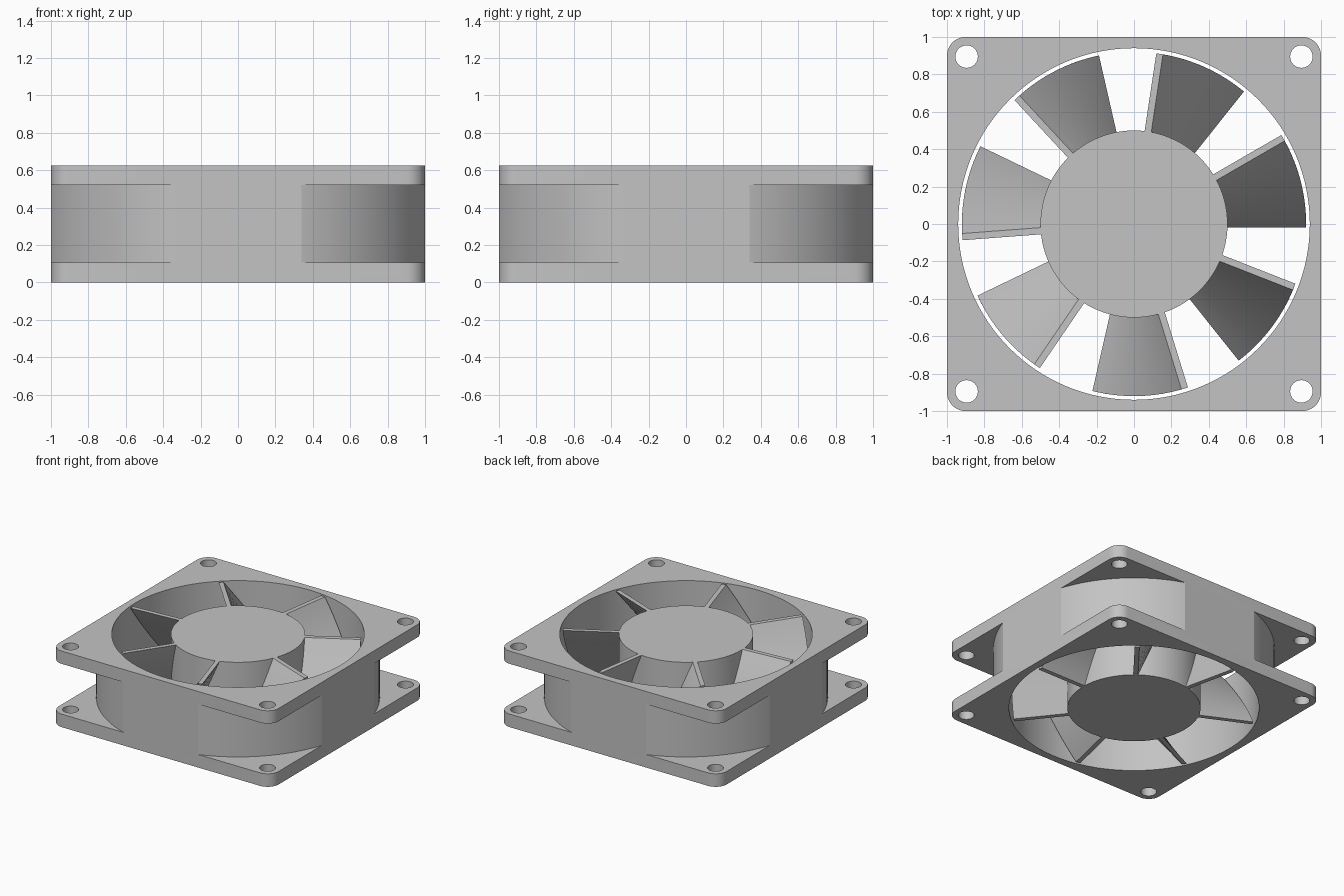
import bpy, bmesh, math
from mathutils import Matrix, Vector

HEIGHT = 0.625
FLANGE_LOW, FLANGE_HIGH = 0.107, 0.52
BLADES = 7

if "Cube" in bpy.data.objects:
    bpy.data.objects.remove(bpy.data.objects["Cube"], do_unlink=True)

grey = bpy.data.materials.new("plain grey")
grey.use_nodes = True
colour = (0.55, 0.55, 0.55, 1)
grey.diffuse_color = colour
grey.node_tree.nodes["Principled BSDF"].inputs["Base Color"].default_value = colour


def circle(radius, count, cx=0, cy=0):
    return [(cx + radius * math.cos(math.tau * i / count),
             cy + radius * math.sin(math.tau * i / count)) for i in range(count)]


def rounded_square(half, radius, steps=12):
    points = []
    for corner in range(4):
        for i in range(steps + 1):
            a = math.pi / 2 * (corner + i / steps)
            turn = math.pi / 2 * corner + math.pi / 4
            c = (half - radius) * math.sqrt(2)
            points.append((c * math.cos(turn) + radius * math.cos(a),
                           c * math.sin(turn) + radius * math.sin(a)))
    return points


def loft(name, rings, closed=False):
    """Skin a list of point rings; cap the ends, or join last to first."""
    bm = bmesh.new()
    rows = [[bm.verts.new(p) for p in ring] for ring in rings]
    pairs = list(zip(rows, rows[1:])) + ([(rows[-1], rows[0])] if closed else [])
    for a, b in pairs:
        for i in range(len(a)):
            j = (i + 1) % len(a)
            bm.faces.new((a[i], a[j], b[j], b[i]))
    if not closed:
        bm.faces.new(rows[0][::-1])
        bm.faces.new(rows[-1])
    bmesh.ops.recalc_face_normals(bm, faces=bm.faces)
    mesh = bpy.data.meshes.new(name)
    bm.to_mesh(mesh)
    bm.free()
    mesh.materials.append(grey)
    obj = bpy.data.objects.new(name, mesh)
    bpy.context.collection.objects.link(obj)
    return obj


def prism(name, outline, low, high):
    return loft(name, [[(x, y, z) for x, y in outline] for z in (low, high)])


def select_only(obj):
    bpy.ops.object.select_all(action="DESELECT")
    obj.select_set(True)
    bpy.context.view_layer.objects.active = obj


def smooth(obj, degrees=15):
    select_only(obj)
    bpy.ops.object.shade_smooth_by_angle(angle=math.radians(degrees))


def cut(obj, cutter):
    cutter.hide_render = True
    mod = obj.modifiers.new("cut", "BOOLEAN")
    mod.operation, mod.solver, mod.object = "DIFFERENCE", "EXACT", cutter
    select_only(obj)
    bpy.ops.object.modifier_apply(modifier=mod.name)
    bpy.data.objects.remove(cutter, do_unlink=True)


# Square frame with round bore and corner screw holes
frame = prism("frame", rounded_square(1, 0.1), 0, HEIGHT)
cut(frame, prism("bore_cutter", circle(0.94, 128), -0.1, HEIGHT + 0.1))
for sx in (-1, 1):
    for sy in (-1, 1):
        hole = circle(0.06, 40, sx * 0.895, sy * 0.895)
        cut(frame, prism("hole_cutter", hole, -0.1, HEIGHT + 0.1))

# Round waist between the two flanges
section = [(1.056, FLANGE_LOW), (1.7, FLANGE_LOW), (1.7, FLANGE_HIGH), (1.056, FLANGE_HIGH)]
waist = [[(x, y, z) for x, y in circle(r, 128)] for r, z in section]
cut(frame, loft("waist_cutter", waist, closed=True))
smooth(frame)

# Hub
smooth(prism("hub", circle(0.5, 96), 0, HEIGHT))

# Twisted blades, each a thin bar swept upward through thirty degrees
bar = [(0.46, -0.018), (0.92, -0.018), (0.92, 0.018), (0.46, 0.018)]
steps = 16
for k in range(BLADES):
    rings = []
    for s in range(steps + 1):
        turn = Matrix.Rotation(math.tau * k / BLADES + math.radians(30) * s / steps, 3, "Z")
        rings.append([turn @ Vector((x, y, HEIGHT * s / steps)) for x, y in bar])
    smooth(loft(f"blade_{k + 1}", rings), 30)
